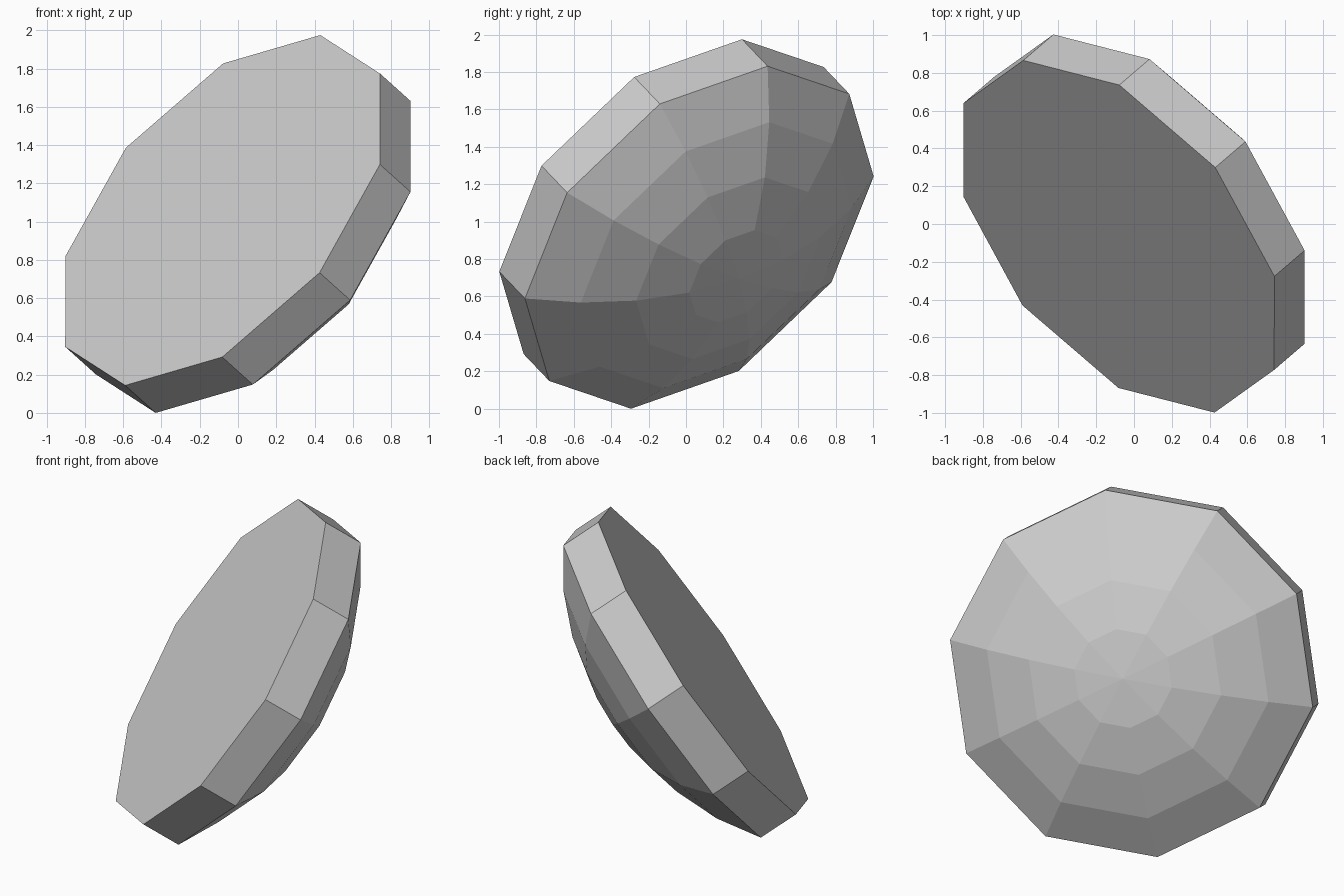
import bpy, bmesh, math
from mathutils import Matrix, Vector

if "Cube" in bpy.data.objects:
    bpy.data.objects.remove(bpy.data.objects["Cube"], do_unlink=True)

SIDES = 10
RADIUS = 1.11
WALL = 0.255                    # height of the straight rim
HALF_ANGLE = math.radians(39)   # half angle of the spherical cap
RINGS = 4

# One plain grey
grey = bpy.data.materials.new("plain_grey")
grey.use_nodes = True
colour = (0.6, 0.6, 0.6, 1)
grey.diffuse_color = colour
grey.node_tree.nodes["Principled BSDF"].inputs["Base Color"].default_value = colour

# Profile (radius, height): flat face edge, rim, then the dome rings
ball = RADIUS / math.sin(HALF_ANGLE)
profile = [(RADIUS, 0)]
for k in range(RINGS, 0, -1):
    t = HALF_ANGLE * k / RINGS
    profile.append((ball * math.sin(t), WALL + ball * (math.cos(t) - math.cos(HALF_ANGLE))))
pole_height = WALL + ball * (1 - math.cos(HALF_ANGLE))

# Revolve the profile into a faceted dome
bm = bmesh.new()
rings = []
for r, h in profile:
    angles = [math.tau * i / SIDES for i in range(SIDES)]
    rings.append([bm.verts.new((r * math.cos(a), r * math.sin(a), h)) for a in angles])
pole = bm.verts.new((0, 0, pole_height))
bm.faces.new(rings[0][::-1])
for i in range(SIDES):
    j = (i + 1) % SIDES
    for low, high in zip(rings, rings[1:]):
        bm.faces.new((low[i], low[j], high[j], high[i]))
    bm.faces.new((rings[-1][i], rings[-1][j], pole))
bmesh.ops.recalc_face_normals(bm, faces=bm.faces)

# Tilt the dome: its axis points right, back and down
axis = Vector((0.627, 0.538, -0.564)).normalized()
spoke = Vector((0.51, 0.365, 0.915))
spoke = (spoke - axis * spoke.dot(axis)).normalized()
turn = Matrix((spoke, axis.cross(spoke), axis)).transposed().to_4x4()
bm.transform(Matrix.Translation((-0.08, -0.066, 1.065)) @ turn)

# Stand it on the ground
lowest = min(v.co.z for v in bm.verts)
bm.transform(Matrix.Translation((0, 0, -lowest)))

mesh = bpy.data.meshes.new("faceted_dome")
bm.to_mesh(mesh)
bm.free()
mesh.materials.append(grey)
dome = bpy.data.objects.new("faceted_dome", mesh)
bpy.context.collection.objects.link(dome)
